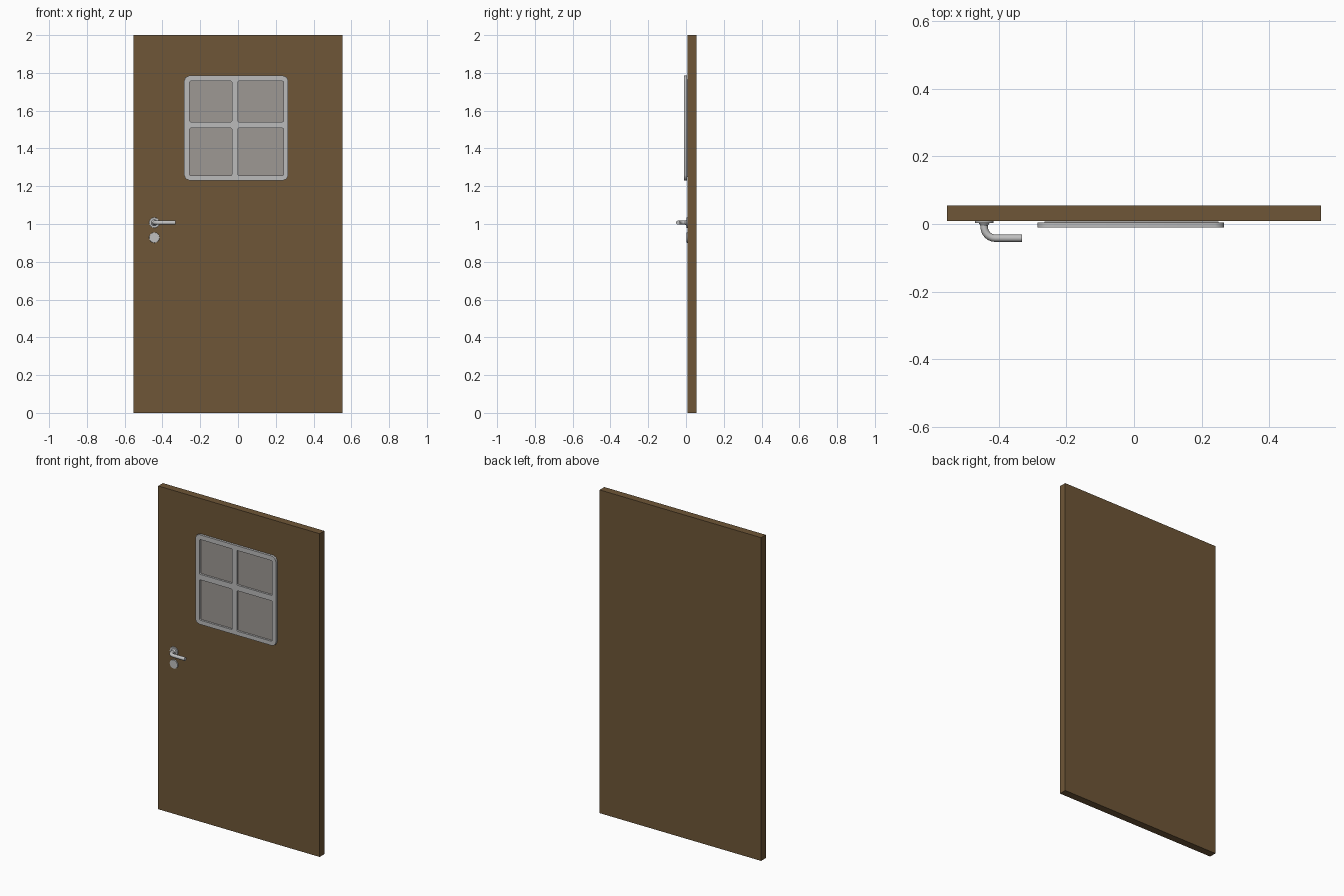
import bpy, math
from math import pi, sin, cos

if "Cube" in bpy.data.objects:
    bpy.data.objects.remove(bpy.data.objects["Cube"])


def material(name, rgb):
    m = bpy.data.materials.new(name)
    m.diffuse_color = (*rgb, 1)
    m.use_nodes = True
    m.node_tree.nodes["Principled BSDF"].inputs["Base Color"].default_value = m.diffuse_color
    return m


WOOD = material("brown_wood", (0.156, 0.093, 0.038))
FRAME = material("light_grey", (0.5, 0.5, 0.5))
GLASS = material("warm_grey_glass", (0.34, 0.315, 0.295))
METAL = material("handle_metal", (0.53, 0.53, 0.53))


def box(name, x0, x1, y0, y1, z0, z1, mat):
    bpy.ops.mesh.primitive_cube_add(size=1, location=((x0 + x1) / 2, (y0 + y1) / 2, (z0 + z1) / 2))
    o = bpy.context.object
    o.name = name
    o.scale = (x1 - x0, y1 - y0, z1 - z0)
    bpy.ops.object.transform_apply(location=False, rotation=False, scale=True)
    o.data.materials.append(mat)
    return o


def disc(name, x, z, y_back, y_front, r_back, r_front, mat, n=16):
    """Round part whose axis runs front to back."""
    bpy.ops.mesh.primitive_cone_add(vertices=n, radius1=r_back, radius2=r_front, depth=y_back - y_front,
                                    location=(x, (y_back + y_front) / 2, z), rotation=(pi / 2, 0, 0))
    o = bpy.context.object
    o.name = name
    o.data.materials.append(mat)
    bpy.ops.object.shade_smooth_by_angle(angle=math.radians(35))
    return o


def curve_object(name, loops, mat, cyclic, dims):
    cu = bpy.data.curves.new(name, 'CURVE')
    cu.dimensions = dims
    for pts in loops:
        s = cu.splines.new('POLY')
        s.points.add(len(pts) - 1)
        for p, co in zip(s.points, pts):
            p.co = (*co, 1)
        s.use_cyclic_u = cyclic
    o = bpy.data.objects.new(name, cu)
    bpy.context.collection.objects.link(o)
    cu.materials.append(mat)
    return o


def to_mesh(o):
    bpy.ops.object.select_all(action='DESELECT')
    o.select_set(True)
    bpy.context.view_layer.objects.active = o
    bpy.ops.object.convert(target='MESH')


def clipped_rect(x0, x1, z0, z1, c):
    """Rectangle with two-step rounded corners of size c."""
    pts = []
    for cx, cz, a in ((x1 - c, z1 - c, 0), (x0 + c, z1 - c, 90), (x0 + c, z0 + c, 180), (x1 - c, z0 + c, 270)):
        for k in range(3):
            t = math.radians(a + 45 * k)
            pts.append((cx + c * cos(t), cz + c * sin(t), 0))
    return pts


# Door leaf
box("door_panel", -0.5525, 0.5525, 0.009, 0.055, 0, 2, WOOD)

# Window frame: outline with four openings
loops = [clipped_rect(-0.285, 0.266, 1.231, 1.785, 0.027)]
for x0, x1 in ((-0.256, -0.033), (-0.001, 0.241)):
    for z0, z1 in ((1.257, 1.507), (1.541, 1.756)):
        loops.append(clipped_rect(x0, x1, z0, z1, 0.005))
frame = curve_object("window_frame", loops, FRAME, True, '2D')
frame.data.fill_mode = 'BOTH'
frame.data.extrude = 0.007
frame.rotation_euler = (pi / 2, 0, 0)
frame.location.y = -0.003
to_mesh(frame)

# Glass behind the frame
box("window_glass", -0.265, 0.25, 0.002, 0.007, 1.25, 1.765, GLASS)

# Handle and lock roses
HX, HZ = -0.443, 1.007
disc("handle_rose", HX, HZ, 0.010, 0.003, 0.028, 0.027, METAL)
disc("lock_rose", HX, 0.928, 0.010, 0.003, 0.028, 0.027, METAL)
disc("handle_collar", HX, HZ, 0.004, -0.005, 0.017, 0.011, METAL)

# Bent lever swept along a path
R = 0.033
path = [(HX, 0.004, HZ)]
path += [(HX + R - R * cos(t), -0.009 - R * sin(t), HZ) for t in (pi / 2 * k / 6 for k in range(7))]
path.append((-0.331, -0.009 - R, HZ))
lever = curve_object("handle_lever", [path], METAL, False, '3D')
lever.data.bevel_depth = 0.011
lever.data.bevel_resolution = 3
lever.data.use_fill_caps = True
to_mesh(lever)
bpy.ops.object.shade_smooth_by_angle(angle=math.radians(40))
